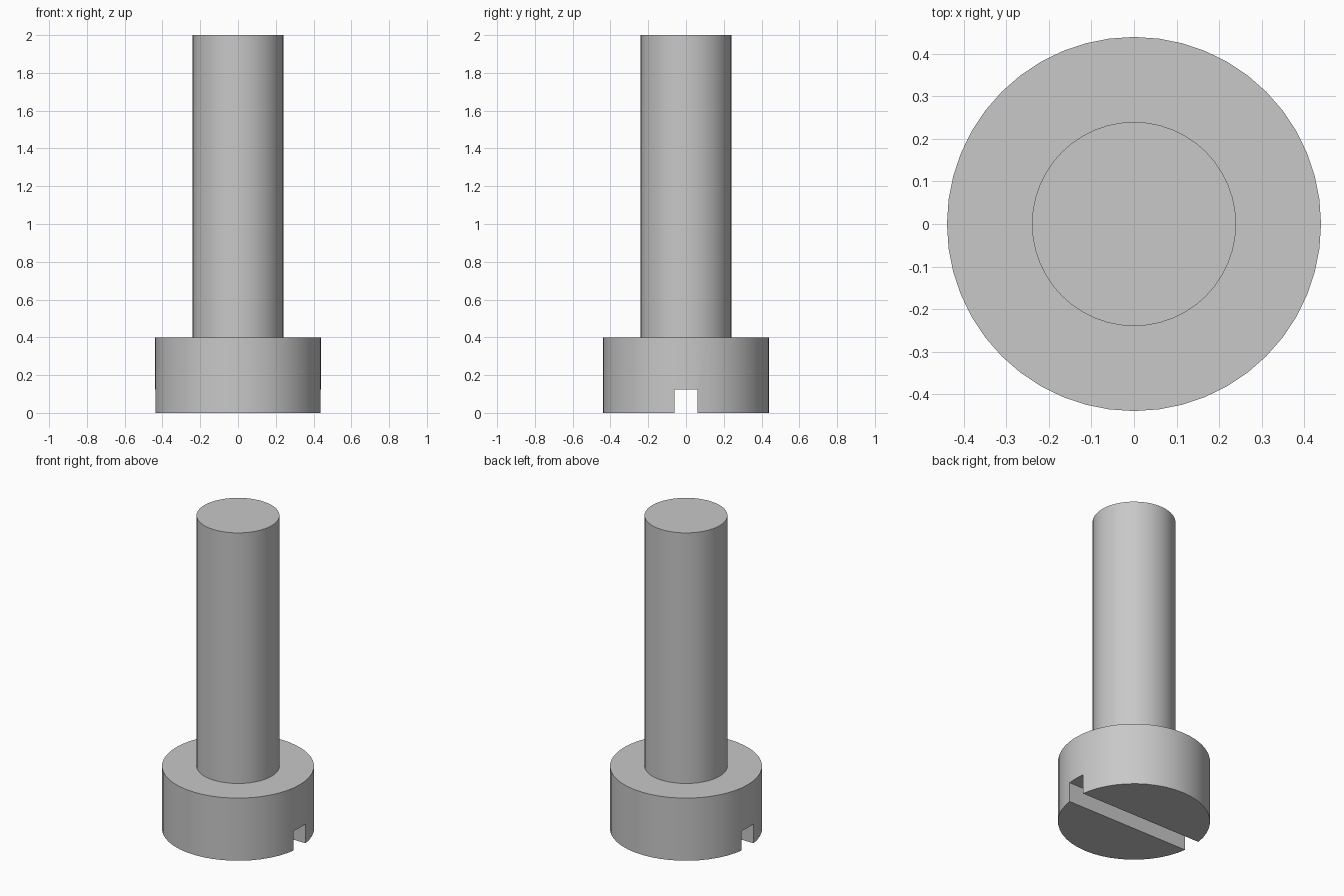
import bpy
import bmesh
import math

HEAD_RADIUS, HEAD_HEIGHT = 0.44, 0.4
SHAFT_RADIUS, TOTAL_HEIGHT = 0.24, 2.0
SLOT_WIDTH, SLOT_DEPTH = 0.12, 0.125
SIDES = 48

default_cube = bpy.data.objects.get("Cube")
if default_cube:
    bpy.data.objects.remove(default_cube, do_unlink=True)

# Plain grey metal
metal = bpy.data.materials.new("grey_metal")
metal.use_nodes = True
grey = (0.58, 0.58, 0.58, 1)
metal.diffuse_color = grey
metal.node_tree.nodes["Principled BSDF"].inputs["Base Color"].default_value = grey

# Head and shaft as one turned solid
profile = [(0, 0), (HEAD_RADIUS, 0), (HEAD_RADIUS, HEAD_HEIGHT),
           (SHAFT_RADIUS, HEAD_HEIGHT), (SHAFT_RADIUS, TOTAL_HEIGHT),
           (0, TOTAL_HEIGHT)]
bm = bmesh.new()
points = [bm.verts.new((r, 0, z)) for r, z in profile]
edges = [bm.edges.new(pair) for pair in zip(points, points[1:])]
bmesh.ops.spin(bm, geom=points + edges, axis=(0, 0, 1), cent=(0, 0, 0),
               angle=math.tau, steps=SIDES)
bmesh.ops.remove_doubles(bm, verts=bm.verts, dist=0.0001)
bmesh.ops.dissolve_limit(bm, angle_limit=math.radians(1),
                         verts=bm.verts, edges=bm.edges)
bmesh.ops.recalc_face_normals(bm, faces=bm.faces)
mesh = bpy.data.meshes.new("slotted_screw")
bm.to_mesh(mesh)
bm.free()
mesh.materials.append(metal)
screw = bpy.data.objects.new("slotted_screw", mesh)
bpy.context.collection.objects.link(screw)

# Driver slot across the underside of the head
bpy.ops.mesh.primitive_cube_add(size=1)
cutter = bpy.context.object
cutter.name = "slot_cutter"
cutter.scale = (HEAD_RADIUS * 3, SLOT_WIDTH, SLOT_DEPTH * 2)
cutter.hide_render = True
cutter.data.materials.append(metal)

slot = screw.modifiers.new("driver_slot", 'BOOLEAN')
slot.operation = 'DIFFERENCE'
slot.solver = 'EXACT'
slot.object = cutter

bpy.ops.object.select_all(action='DESELECT')
screw.select_set(True)
bpy.context.view_layer.objects.active = screw
bpy.ops.object.modifier_apply(modifier=slot.name)
bpy.data.objects.remove(cutter, do_unlink=True)

# Smooth barrels with crisp rims
bpy.ops.object.shade_smooth_by_angle(angle=math.radians(30))
